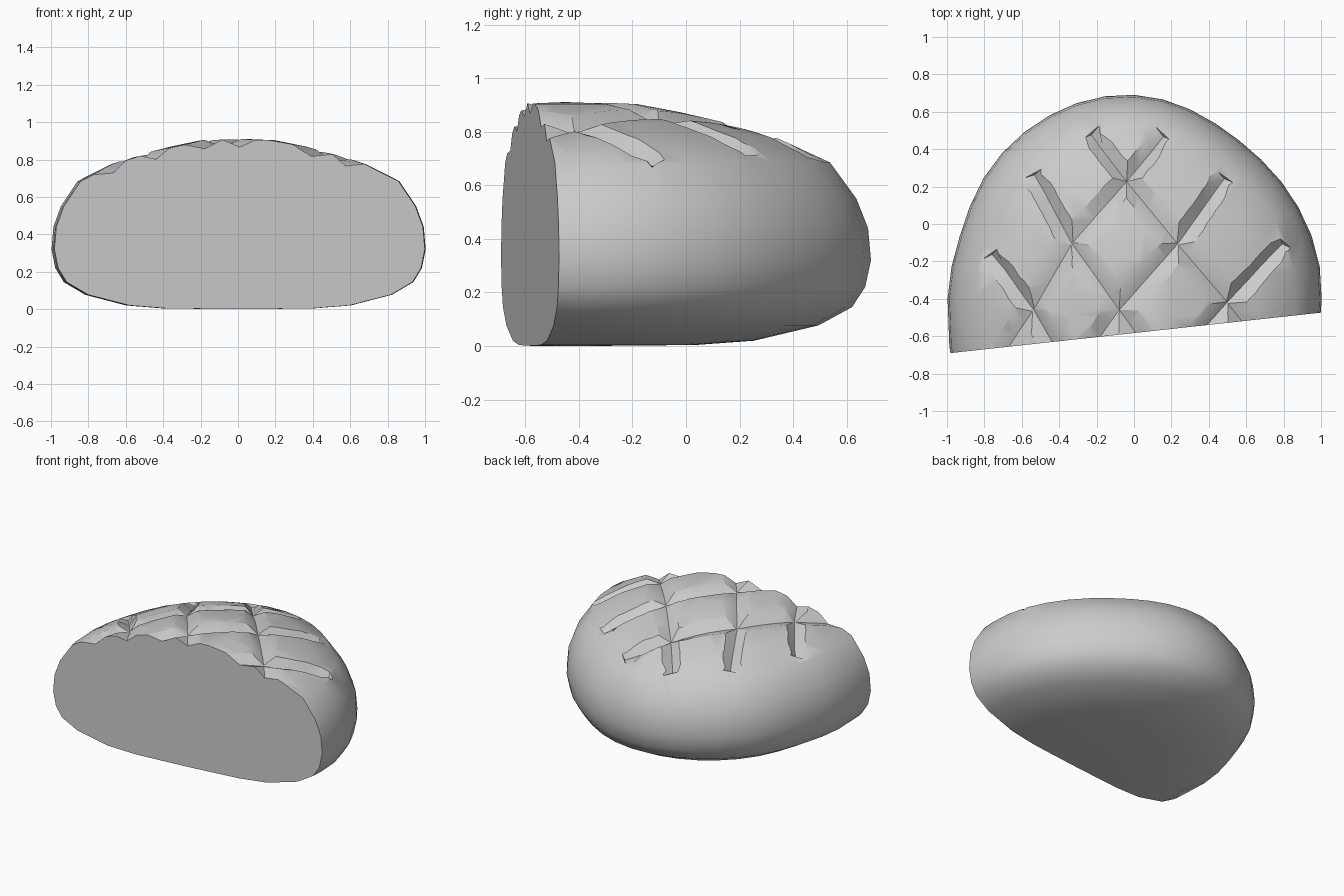
import bpy, bmesh, math
from mathutils import Vector

if "Cube" in bpy.data.objects:
    bpy.data.objects.remove(bpy.data.objects["Cube"])

CY = -0.40      # centre of the loaf outline in y
RX, RY_BACK, RY_FRONT = 1.0, 1.1, 1.6
SEG = 40

# Crust profile: (fraction of outline radius, height)
TOP = [(0, .912), (.2, .903), (.35, .872), (.5, .834), (.68, .776),
       (.86, .685), (.95, .55), (.99, .44), (1, .32)]
BOTTOM = [(.98, .22), (.935, .145), (.82, .077), (.6, .02), (.4, .004), (0, 0)]


def wobble(a):
    """Hand-shaped outline: flatter at back right and far left."""
    def bump(deg, width):
        d = (math.degrees(a) - deg + 180) % 360 - 180
        return math.exp(-(d / width) ** 2)
    return 1 - .047 * bump(55, 27) - .02 * bump(161, 14) + .008 * bump(10, 12)


def outline(a, r):
    s, r = math.sin(a), r * wobble(a)
    return r * RX * math.cos(a), CY + r * s * (RY_BACK if s > 0 else RY_FRONT)


def height(x, y):
    u, v = x / RX, (y - CY) / (RY_BACK if y > CY else RY_FRONT)
    r = math.hypot(u, v) / wobble(math.atan2(v, u))
    for (r0, z0), (r1, z1) in zip(TOP, TOP[1:]):
        if r <= r1:
            return z0 + (z1 - z0) * (r - r0) / (r1 - r0)
    return TOP[-1][1]


def normal(x, y, e=.05):
    dx = (height(x + e, y) - height(x - e, y)) / (2 * e)
    dy = (height(x, y + e) - height(x, y - e)) / (2 * e)
    return Vector((-dx, -dy, 1)).normalized()


def make_object(name, bm):
    bmesh.ops.recalc_face_normals(bm, faces=bm.faces)
    me = bpy.data.meshes.new(name)
    bm.to_mesh(me)
    bm.free()
    ob = bpy.data.objects.new(name, me)
    bpy.context.collection.objects.link(ob)
    return ob


def loft(bm, rings):
    for a, b in zip(rings, rings[1:]):
        n = len(a)
        for i in range(n):
            bm.faces.new((a[i], a[(i + 1) % n], b[(i + 1) % n], b[i]))


def subtract(ob, cutter):
    cutter.hide_render = True
    m = ob.modifiers.new("cut", 'BOOLEAN')
    m.operation, m.solver, m.object = 'DIFFERENCE', 'EXACT', cutter
    bpy.context.view_layer.objects.active = ob
    bpy.ops.object.modifier_apply(modifier=m.name)
    bpy.data.objects.remove(cutter)


# Loaf body
bm = bmesh.new()
profile = TOP + BOTTOM
rings = [[bm.verts.new((*outline(2 * math.pi * i / SEG, r), z)) for i in range(SEG)]
         for r, z in profile[1:-1]]
loft(bm, rings)
for (r, z), ring in ((profile[0], rings[0]), (profile[-1], rings[-1])):
    c = bm.verts.new((0, CY, z))
    for i in range(SEG):
        bm.faces.new((c, ring[i], ring[(i + 1) % SEG]))
loaf = make_object("bread_loaf", bm)


# Baker's score cuts: V-shaped grooves that follow the crust,
# shallow and soft in the middle, crisper towards the far end
def score(path, lift=.06, step=.09):
    pts = []
    for a, b in zip(path, path[1:]):
        a, b = Vector(a), Vector(b)
        n = max(1, round((b - a).length / step))
        pts += [a.lerp(b, i / n) for i in range(n)]
    pts.append(Vector(path[-1]))
    bm = bmesh.new()
    rings = []
    for i, p in enumerate(pts):
        t = pts[min(i + 1, len(pts) - 1)] - pts[max(i - 1, 0)]
        nrm = normal(p.x, p.y)
        side = nrm.cross(Vector((t.x, t.y, 0))).normalized()
        crisp = min(1, max(0, 1.5 - (pts[-1] - p).length / .4))
        w, d = .078 - .018 * crisp, .04 + .01 * crisp
        if i == len(pts) - 1:
            w, d = .05, .025
        wide = w * (lift + d) / d
        P = Vector((p.x, p.y, height(p.x, p.y)))
        rings.append([bm.verts.new(v) for v in (
            P - nrm * d, P + nrm * lift + side * wide, P + nrm * lift - side * wide)])
    loft(bm, rings)
    bm.faces.new(rings[0])
    bm.faces.new(rings[-1])
    return make_object("score_cutter", bm)


for path in [
    [(-.78, -.80), (-.55, -.46), (-.34, -.10), (-.04, .24), (.16, .48)],
    [(-.30, -.76), (-.08, -.46), (.24, -.10), (.49, .25)],
    [(.20, -.76), (.51, -.42), (.81, -.10)],
    [(-.36, -.78), (-.55, -.46), (-.77, -.16)],
    [(.14, -.76), (-.08, -.46), (-.34, -.10), (-.54, .27)],
    [(.76, -.74), (.51, -.42), (.24, -.10), (-.04, .24), (-.23, .49)],
]:
    subtract(loaf, score(path))

# Straight slice through the loaf at the front
bm = bmesh.new()
bmesh.ops.create_cube(bm, size=4)
bmesh.ops.translate(bm, verts=bm.verts, vec=(0, -2, 0))
slicer = make_object("slice_cutter", bm)
slicer.location = (0, -.583, 0)
slicer.rotation_euler.z = math.atan2(.215, 1.97)
bpy.context.view_layer.update()
subtract(loaf, slicer)

loaf.select_set(True)
bpy.context.view_layer.objects.active = loaf
bpy.ops.object.shade_smooth_by_angle(angle=math.radians(32))
